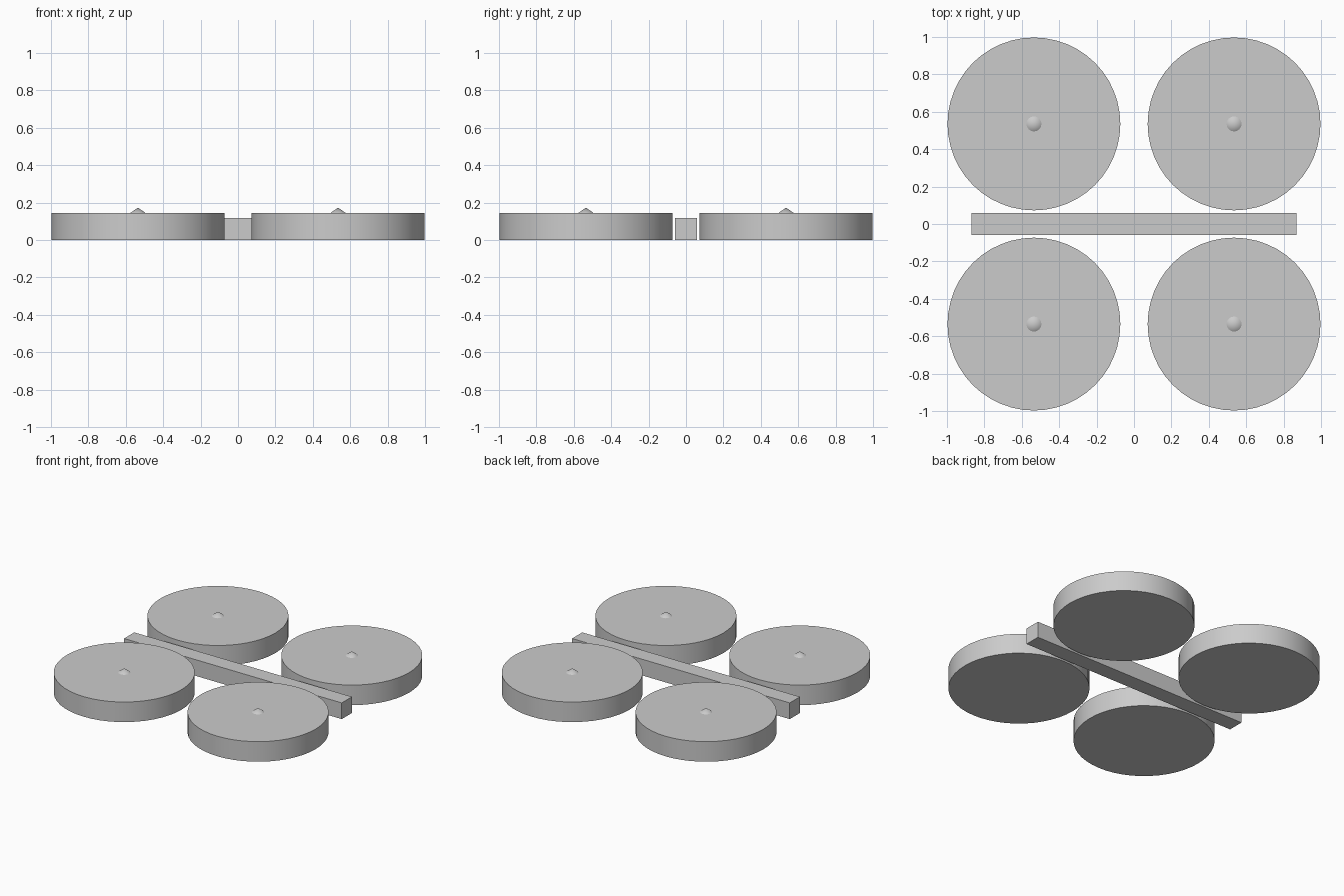
import bpy
import math

cube = bpy.data.objects.get("Cube")
if cube:
    bpy.data.objects.remove(cube, do_unlink=True)

GREY = (0.6, 0.6, 0.6, 1.0)
grey = bpy.data.materials.new("plain grey")
grey.use_nodes = True
grey.diffuse_color = GREY
grey.node_tree.nodes["Principled BSDF"].inputs["Base Color"].default_value = GREY

SPACING = 0.535
DISC_RADIUS = 0.462
DISC_HEIGHT = 0.145


def finish(name, smooth=True):
    """Name the active object, colour it and shade it."""
    obj = bpy.context.object
    obj.name = name
    obj.data.materials.append(grey)
    if smooth:
        bpy.ops.object.shade_smooth_by_angle(angle=math.radians(30))
    return obj


# Four round discs, each with a small pointed hub on top
for side, x in (("left", SPACING), ("right", -SPACING)):
    for end, y in (("front", -SPACING), ("back", SPACING)):
        bpy.ops.mesh.primitive_cylinder_add(
            vertices=48, radius=DISC_RADIUS, depth=DISC_HEIGHT,
            location=(x, y, DISC_HEIGHT / 2))
        finish(f"{end}_{side}_disc")

        bpy.ops.mesh.primitive_cone_add(
            vertices=24, radius1=0.04, radius2=0, depth=0.028,
            location=(x, y, DISC_HEIGHT + 0.014))
        finish(f"{end}_{side}_hub_point")

# Long crossbar between the front and back discs
bpy.ops.mesh.primitive_cube_add(size=1, location=(0, 0, 0.0585))
bar = finish("crossbar", smooth=False)
bar.scale = (1.74, 0.116, 0.117)
